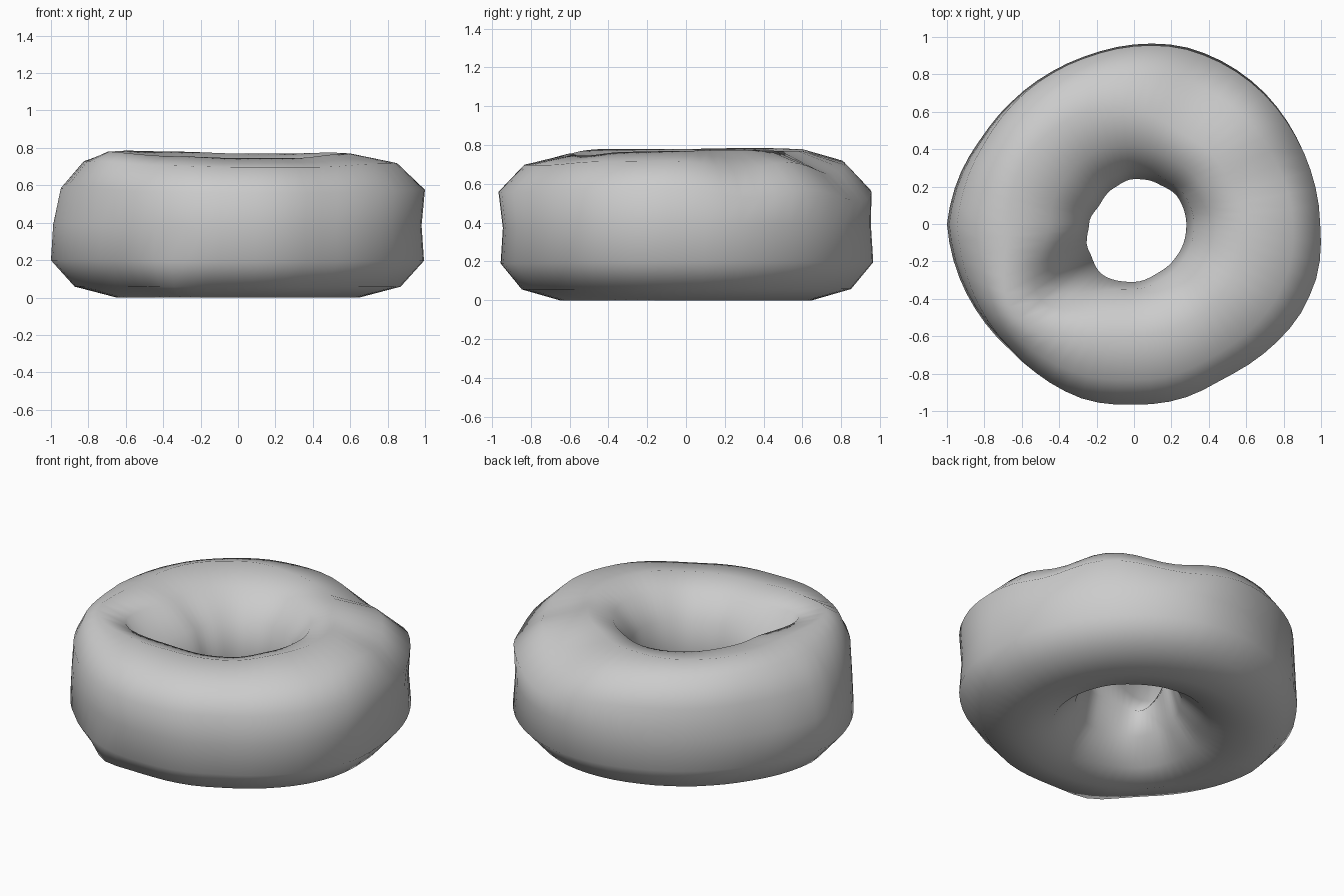
import bpy, bmesh, math

if "Cube" in bpy.data.objects:
    bpy.data.objects.remove(bpy.data.objects["Cube"])

N = 64

# Radii and heights sampled evenly counter-clockwise from +x
OUTER = [0.99, 0.985, 0.985, 0.99, 0.99, 0.985, 0.96, 0.935, 0.925, 0.925, 0.935, 0.97,
         1.0, 0.98, 0.96, 0.945, 0.955, 0.967, 0.955, 0.96, 0.95, 0.98, 1.01, 1.015]
HOLE = [0.28, 0.275, 0.25, 0.24, 0.22, 0.21, 0.24, 0.28, 0.32, 0.31, 0.29, 0.285]
CREST = [0.60, 0.56, 0.55, 0.60, 0.66, 0.68, 0.67, 0.72, 0.66, 0.60, 0.60, 0.60]
TOP = [0.77, 0.775, 0.77, 0.77, 0.78, 0.785, 0.78, 0.78, 0.755, 0.745, 0.745, 0.765]

# Tube section: (side, spread from ridge or base to wall, height fraction)
SECTION = [(1, 0, 0), (1, 0.64, 0.075), (1, 1.0, 0.255), (1, 0.965, 0.5),
           (1, 0.975, 0.75), (1, 0.60, 0.935), (1, 0, 1),
           (-1, 0.5, 0.93), (-1, 0.87, 0.75), (-1, 1.0, 0.5),
           (-1, 0.87, 0.25), (-1, 0.5, 0.065)]


def sample(table, deg):
    t = deg / 360 * len(table)
    i = int(t)
    f = t - i
    f = f * f * (3 - 2 * f) if len(table) < 20 else f
    return table[i % len(table)] * (1 - f) + table[(i + 1) % len(table)] * f


def bump(deg, centre, width):
    d = (deg - centre + 180) % 360 - 180
    return math.exp(-(d / width) ** 2)


# Uneven ring with a flat base, dented shoulders and a flared hole
bm = bmesh.new()
rings = []
for i in range(N):
    deg = 360 * i / N
    a = math.radians(deg)
    ro, ri = sample(OUTER, deg), sample(HOLE, deg)
    flare = bump(deg, 220, 20)
    crest, top = sample(CREST, deg) + 0.09 * flare, sample(TOP, deg)
    ring = []
    for side, spread, h in SECTION:
        root = crest if h > 0.5 else 0.65 if h < 0.5 else (crest + 0.65) / 2
        if side < 0 and h > 0.5:             # hole opens out to the front left
            spread *= 1 - 0.4 * flare
        elif side < 0 and h < 0.5:
            spread *= 1 - 0.15 * flare
        r = root + ((ro if side > 0 else ri) - root) * spread
        z = top * h
        if side < 0 and 0.4 < h < 0.8:
            z -= 0.08 * flare
        if side > 0 and 0.6 < h < 0.99:
            # sunken shoulders at the back right, upper part leaning right
            z -= 0.07 * bump(deg, 66, 17) + 0.055 * bump(deg, 20, 13)
            r += 0.015 * bump(deg, 0, 40) - 0.045 * bump(deg, 180, 35)
            r += 0.02 * bump(deg, 270, 40)
        if side > 0 and 0 < h < 0.2:         # lower front-left corner
            r += 0.05 * bump(deg, 246, 10)
        ring.append(bm.verts.new((r * math.cos(a), r * math.sin(a), z)))
    rings.append(ring)
M = len(SECTION)
for i in range(N):
    p, q = rings[i], rings[(i + 1) % N]
    for j in range(M):
        k = (j + 1) % M
        bm.faces.new((p[j], q[j], q[k], p[k])).smooth = True
bmesh.ops.recalc_face_normals(bm, faces=bm.faces)
mesh = bpy.data.meshes.new("ring_body")
bm.to_mesh(mesh)
bm.free()
body = bpy.data.objects.new("ring_body", mesh)
bpy.context.collection.objects.link(body)
